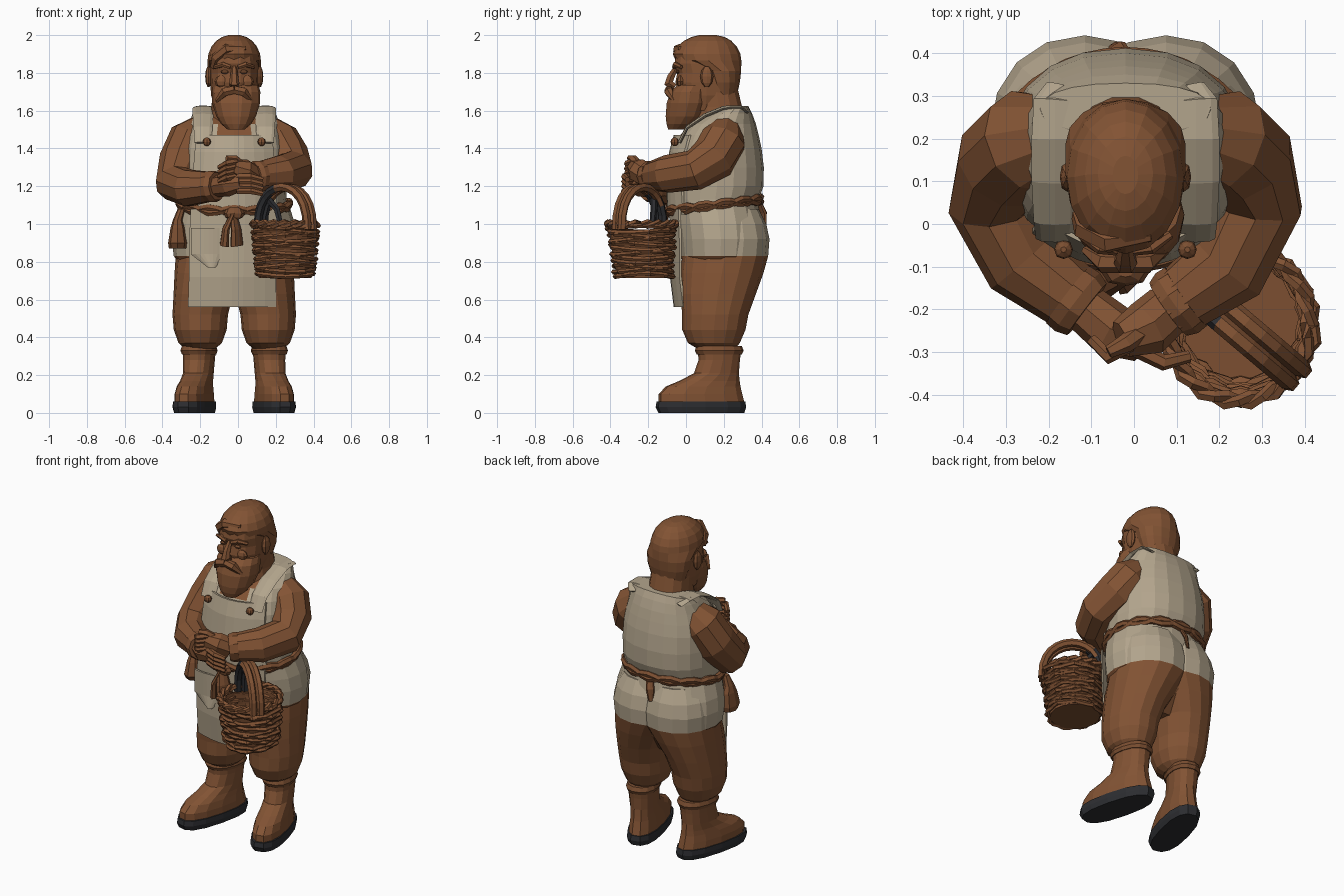
import bpy, bmesh, random
from math import sin, cos, pi, copysign
from mathutils import Vector, Matrix

cube = bpy.data.objects.get("Cube")
if cube:
    bpy.data.objects.remove(cube, do_unlink=True)
random.seed(4)
MID = -0.02  # body centre line


def material(name, r, g, b):
    mat = bpy.data.materials.new(name)
    mat.use_nodes = True
    mat.diffuse_color = (r, g, b, 1)
    shader = next(n for n in mat.node_tree.nodes if n.type == 'BSDF_PRINCIPLED')
    shader.inputs["Base Color"].default_value = (r, g, b, 1)
    shader.inputs["Roughness"].default_value = 0.9
    return mat


brown = material("warm brown", .225, .087, .034)
leather = material("leather brown", .2, .078, .031)
beige = material("linen beige", .45, .375, .265)
charcoal = material("charcoal", .026, .027, .031)


def skin(name, rings, mat, loop=False, caps=(True, True)):
    """Bridge matching rings of points into one flat shaded object."""
    bm = bmesh.new()
    rows = [[bm.verts.new(p) for p in ring] for ring in rings]
    n = len(rows[0])
    for a, b in zip(rows, rows[1:] + rows[:1] if loop else rows[1:]):
        for i in range(n):
            j = (i + 1) % n
            bm.faces.new((a[i], a[j], b[j], b[i]))
    if not loop:
        for use, row in zip(caps, (rows[0], rows[-1])):
            if use:
                bm.faces.new(row)
    bmesh.ops.recalc_face_normals(bm, faces=bm.faces)
    mesh = bpy.data.meshes.new(name)
    bm.to_mesh(mesh)
    bm.free()
    mesh.materials.append(mat)
    obj = bpy.data.objects.new(name, mesh)
    bpy.context.collection.objects.link(obj)
    return obj


def loft(name, cx, rings, mat, n=14, power=.88, **kw):
    """Stack level rings: (height, front y, back y, half width, optional sideways shift)."""
    def soft(v):
        return copysign(abs(v) ** power, v)
    out = []
    for z, front, back, w, *shift in rings:
        out.append([Vector((cx + sum(shift) + w * soft(cos(2 * pi * i / n)),
                            (front + back) / 2 + (back - front) / 2 * soft(sin(2 * pi * i / n)), z))
                    for i in range(n)])
    return skin(name, out, mat, **kw)


def tube(name, path, radii, mat, n=8, loop=False, flat=1):
    """Sweep a ring along a path, with one radius or one for each point."""
    pts = [Vector(p) for p in path]
    if not isinstance(radii, (list, tuple)):
        radii = [radii] * len(pts)
    last, side, rings = None, None, []
    for k, p in enumerate(pts):
        ahead = pts[(k + 1) % len(pts)] if loop else pts[min(k + 1, len(pts) - 1)]
        behind = pts[k - 1] if loop else pts[max(k - 1, 0)]
        t = (ahead - behind).normalized()
        if side is None:
            side = t.cross(Vector((0, 0, 1)))
            side = side.normalized() if side.length > .01 else Vector((1, 0, 0))
        else:
            side = last.rotation_difference(t) @ side
        up, last = t.cross(side), t
        rings.append([p + radii[k] * (side * cos(2 * pi * i / n) + up * flat * sin(2 * pi * i / n))
                      for i in range(n)])
    return skin(name, rings, mat, loop=loop)


def paint(obj, mat, rule):
    obj.data.materials.append(mat)
    for face in obj.data.polygons:
        if rule(face.center):
            face.material_index = 1


def blob(name, at, size, mat):
    x, y, z = at
    a, b, c = size
    return loft(name, x, [(z + c * h, y - b * w, y + b * w, a * w)
                          for h, w in ((-1, .3), (-.6, .8), (0, 1), (.6, .8), (1, .3))], mat, n=8)


# Boots, soles and trouser legs
for side, word in ((-1, "right"), (1, "left")):
    x = MID + side * .18
    turn = (Matrix.Translation((x, .2, 0)) @ Matrix.Rotation(side * .25, 4, 'Z')
            @ Matrix.Translation((-x, -.2, 0)))
    parts = [
        loft(word + "_sole", x, [(0, -.155, .31, .088), (.03, -.17, .32, .095), (.06, -.165, .315, .093)],
             charcoal, power=.8),
        loft(word + "_boot", x, [(.06, -.155, .31, .088), (.1, -.155, .3, .087), (.14, -.115, .29, .082),
                                 (.17, -.04, .285, .077), (.21, .04, .28, .076), (.28, .065, .285, .08),
                                 (.35, .06, .295, .086)], brown),
        loft(word + "_boot_cuff", x, [(.31, .055, .295, .087), (.33, .045, .305, .094),
                                      (.355, .055, .295, .086)], leather)]
    for part in parts:
        part.data.transform(turn)
    inner = -side * .085
    leg = loft(word + "_trouser_leg", x, [(.34, .06, .26, .08), (.37, .01, .285, .115), (.44, -.02, .315, .14),
                                          (.52, -.02, .33, .147), (.63, -.03, .37, .158, inner * .2),
                                          (.74, -.03, .41, .187, inner * .6), (.83, -.02, .435, .215, inner),
                                          (.92, -.01, .442, .222, inner), (1, .0, .425, .205, inner),
                                          (1.08, .05, .385, .16, inner)], brown, n=16, power=.95)
    paint(leg, beige, lambda c: c.z > .83)

# Hips, torso and the shirt showing above the bib
hips = loft("hips", MID, [(.62, .08, .26, .1), (.74, .0, .36, .25), (.83, -.03, .395, .32),
                          (.92, -.04, .41, .332), (1, -.05, .405, .322), (1.1, -.06, .385, .29)], brown, n=18)
paint(hips, beige, lambda c: c.z > .83)
torso = loft("vest", MID, [(1.06, -.06, .38, .28), (1.13, -.075, .385, .275), (1.2, -.08, .41, .28),
                           (1.3, -.08, .412, .28), (1.4, -.06, .4, .275), (1.47, -.03, .385, .26),
                           (1.53, .02, .37, .24), (1.585, .12, .35, .22), (1.625, .21, .33, .2)],
             beige, n=20)
paint(torso, brown, lambda c: c.z > 1.46 and abs(c.x - MID) < .12 and c.y < .15)


# Apron sheet, made of rows given as (height, left edge, right edge, front y)
def sheet(name, rows, mat, bend, steps=8):
    rings = []
    for z, a, b, y in rows:
        line = [(a + (b - a) * i / steps, y + bend * (2 * i / steps - 1) ** 2, z) for i in range(steps + 1)]
        rings.append(line + [(px, py + .012, pz) for px, py, pz in reversed(line)])
    return skin(name, rings, mat)


sheet("apron_bib", [(1.47, -.22, .18, -.065), (1.38, -.23, .19, -.09), (1.25, -.24, .2, -.105),
                    (1.05, -.25, .21, -.1)], beige, .08)
sheet("apron_skirt", [(1.08, -.25, .21, -.09), (.9, -.26, .21, -.085), (.72, -.26, .2, -.085),
                      (.56, -.265, .2, -.065)], beige, .05)
sheet("apron_pocket", [(.98, -.25, -.06, -.087), (.84, -.25, -.06, -.085), (.77, -.16, -.12, -.095)],
      beige, .015)
for side, word in ((-1, "right"), (1, "left")):
    x = MID + side * .165
    tube(word + "_strap", [(x, -.035, 1.43), (x, .005, 1.51), (x, .1, 1.575), (x, .2, 1.615),
                           (x, .29, 1.618), (x - side * .01, .325, 1.59)],
         [.045, .05, .055, .055, .05, .03], beige, flat=.2)
    blob(word + "_button", (MID + side * .145, -.06, 1.435), (.022, .022, .022), leather)

# Twisted belt, knot, hanging tails and pouch
for strand in range(2):
    ring = []
    for i in range(40):
        a = 2 * pi * i / 40
        sway = .014 * sin(7 * a + strand * pi)
        ring.append((MID + (.29 + sway * .5) * cos(a), .15 + .245 * sin(a), 1.1 + .03 * sin(a) + sway))
    tube("belt_strand", ring, .02, leather, n=6, loop=True)
blob("belt_knot", (-.02, -.115, 1.055), (.055, .03, .035), leather)
for lean in (-.035, .02):
    tube("belt_tail", [(-.025, -.12, 1.06), (-.03 + lean, -.13, .97), (-.03 + lean * 1.2, -.12, .885)],
         [.025, .042, .052], leather, flat=.45)
tube("back_tie", [(MID, .385, 1.12), (MID - .02, .41, 1.06), (MID - .03, .415, .99)],
     [.02, .025, .015], leather, flat=.5)
loft("pouch", -.32, [(.87, -.02, .09, .046), (.9, -.04, .1, .05), (.98, -.02, .09, .037),
                     (1.02, .0, .07, .025), (1.08, .02, .06, .02, .02)], leather, n=8)

# Arms, rolled cuffs and clasped hands
arms = {
    "right": [(-.18, .21, 1.5), (-.245, .195, 1.445), (-.295, .145, 1.33), (-.33, .05, 1.215),
              (-.26, -.085, 1.19), (-.11, -.2, 1.2)],
    "left": [(.14, .21, 1.5), (.205, .195, 1.435), (.255, .145, 1.35), (.29, .045, 1.285),
             (.22, -.1, 1.265), (.08, -.2, 1.25)]}
for word, path in arms.items():
    tube(word + "_arm", path, [.09, .125, .125, .108, .1, .075], brown, n=10)
    wrist, fore = Vector(path[-1]), Vector(path[-2])
    tube(word + "_cuff", [wrist.lerp(fore, .3), wrist.lerp(fore, .15), wrist],
         [.084, .086, .076], brown, n=10)
tube("right_hand", [(-.11, -.2, 1.2), (-.05, -.25, 1.21), (.02, -.28, 1.22)], [.058, .064, .045], brown)
tube("left_hand", [(.08, -.2, 1.25), (.03, -.245, 1.28), (-.03, -.27, 1.3)], [.062, .067, .045], brown)
for i in range(4):
    drop = i * .025
    tube("right_finger", [(.0, -.29, 1.25 - drop), (.07, -.325, 1.25 - drop), (.13, -.31, 1.235 - drop)],
         [.02, .019, .014], brown, n=6)
    tube("left_finger", [(-.01, -.28, 1.33 - drop), (-.06, -.31, 1.32 - drop), (-.1, -.27, 1.3 - drop)],
         [.02, .019, .014], brown, n=6)
tube("left_thumb", [(.02, -.25, 1.31), (-.02, -.28, 1.345), (-.06, -.3, 1.35)], [.025, .022, .015], brown, n=6)

# Head, hair cap, beard and face
loft("neck", MID, [(1.53, .03, .32, .13), (1.62, .05, .3, .12), (1.72, .04, .275, .115)], brown)
loft("head", MID, [(1.6, .0, .2, .1), (1.68, -.04, .26, .122), (1.75, -.06, .275, .128),
                   (1.8, -.05, .28, .13), (1.85, -.065, .28, .13), (1.9, -.055, .275, .125)], brown)
loft("hair", MID, [(1.68, .13, .27, .11), (1.75, .11, .285, .134), (1.81, .08, .292, .141),
                   (1.865, -.055, .293, .141), (1.9, -.07, .288, .137), (1.94, -.048, .268, .12),
                   (1.97, -.01, .24, .095), (1.99, .03, .205, .065), (2, .07, .16, .03)],
     brown, n=16, power=1)
loft("beard", MID + .01, [(1.5, -.095, -.01, .045), (1.53, -.105, .05, .08), (1.57, -.11, .1, .105),
                          (1.64, -.105, .13, .127), (1.7, -.085, .13, .128), (1.735, -.05, .13, .12)],
     brown, power=.95)
tube("nose", [(MID, -.05, 1.83), (MID, -.08, 1.78), (MID, -.092, 1.745), (MID, -.06, 1.725)],
     [.014, .022, .028, .02], brown, n=6)
for side, word in ((-1, "right"), (1, "left")):
    def at(x, y, z):
        return (MID + side * x, y, z)
    tube(word + "_moustache", [at(0, -.09, 1.71), at(.05, -.09, 1.7), at(.095, -.06, 1.65)],
         [.024, .026, .01], brown, n=6)
    tube(word + "_eyebrow", [at(.02, -.062, 1.83), at(.06, -.056, 1.845), at(.105, -.025, 1.83)],
         [.012, .015, .01], brown, n=6)
    blob(word + "_eye", at(.05, -.045, 1.805), (.022, .01, .01), leather)
    blob(word + "_cheek", at(.065, -.03, 1.755), (.04, .02, .03), brown)
    blob(word + "_ear", at(.136, .11, 1.78), (.018, .035, .055), brown)
tube("fringe", [(-.13, .02, 1.83), (-.115, -.01, 1.88), (-.06, -.04, 1.925), (.04, -.03, 1.93)],
     [.018, .03, .03, .012], brown, n=6)

# Woven basket: floor, lining, wobbling canes and rim
BX, BY = .25, -.235
loft("basket_body", BX, [(.715, -.365, -.075, .14), (.85, -.39, -.075, .155), (.97, -.41, -.07, .165)],
     leather, n=16, power=1, caps=(True, False))
for row in range(12):
    r = .148 + .0022 * row
    phase = random.uniform(0, 6)
    cane = []
    for i in range(28):
        a = 2 * pi * i / 28
        wave = .008 * sin(9 * a + row * pi) + random.uniform(-.004, .004)
        cane.append((BX + (r + wave) * cos(a), BY + .01 - .001 * row + (r + wave) * sin(a),
                     .73 + row * .023 + .008 * sin(2 * a + phase)))
    tube("basket_cane", cane, .013, leather if row % 2 else brown, n=5, loop=True)
for strand in range(2):
    rim = []
    for i in range(36):
        a = 2 * pi * i / 36
        twist = 9 * a + strand * pi
        rim.append((BX - .005 + (.165 + .01 * cos(twist)) * cos(a), BY + (.18 + .01 * cos(twist)) * sin(a),
                    1.0 + .012 * sin(twist)))
    tube("basket_rim", rim, .014, brown, n=5, loop=True)

# Arched handle with a dark wrapped rear foot and a loose dark strap
arch = [(BX + .13 * cos(t * pi / 12), BY - .01 - .11 * cos(t * pi / 12), .97 + .225 * sin(t * pi / 12) ** .8)
        for t in range(13)]
for shift in (-.015, .015):
    handle = tube("basket_handle", [(x + shift, y + shift, z) for x, y, z in arch], .023, brown, n=6)
    paint(handle, charcoal, lambda c: c.x < BX - .07)
tube("dark_strap", [(.16, -.17, 1.13), (.205, -.17, 1.08), (.23, -.18, .98)], [.02, .018, .015], charcoal, n=6)
